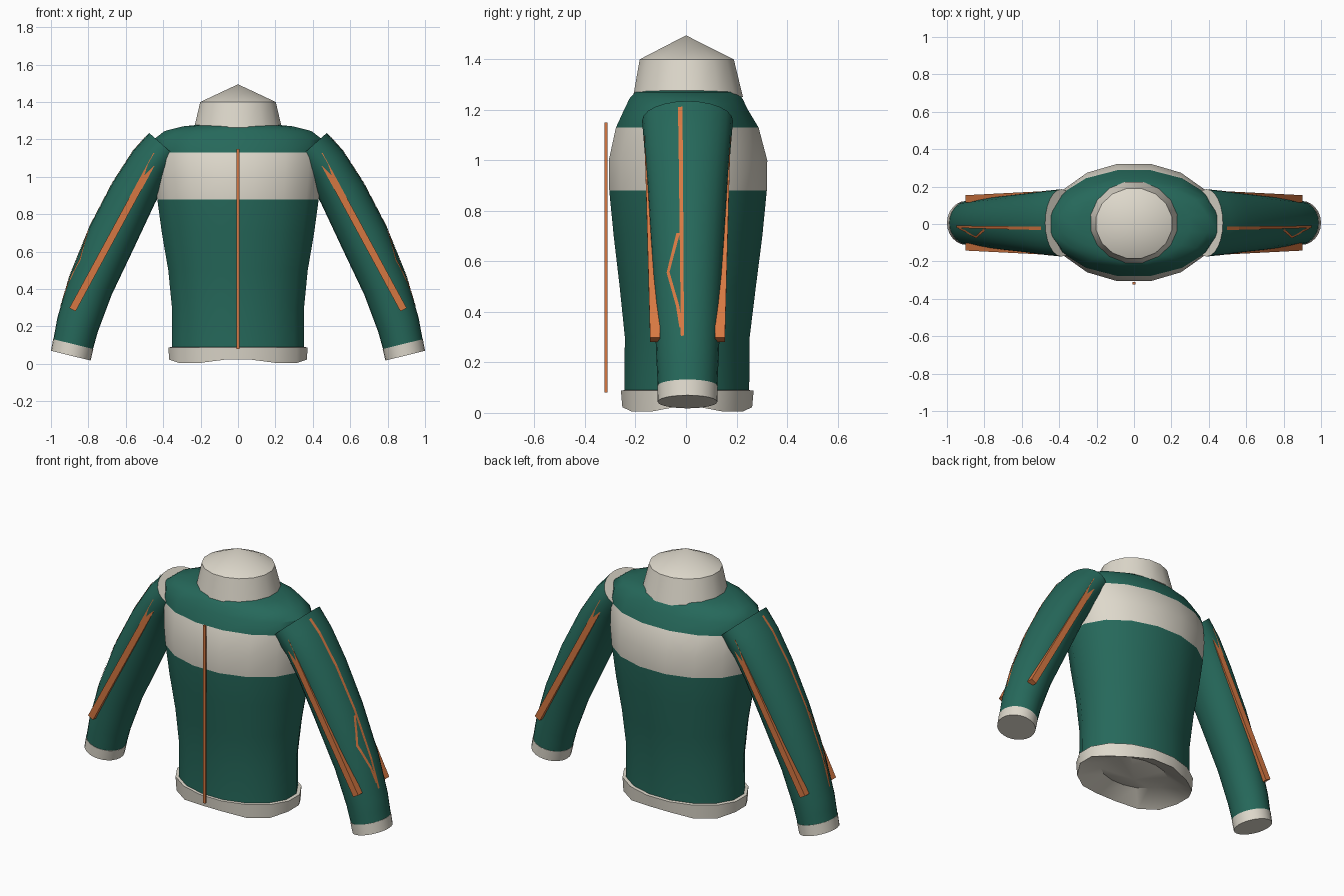
import bpy, bmesh, math
from mathutils import Vector

if "Cube" in bpy.data.objects:
    bpy.data.objects.remove(bpy.data.objects["Cube"])


def material(name, rgb):
    m = bpy.data.materials.new(name)
    m.use_nodes = True
    col = (*rgb, 1)
    m.diffuse_color = col
    m.node_tree.nodes["Principled BSDF"].inputs["Base Color"].default_value = col
    return m


green = material("dark green", (0.019, 0.14, 0.104))
cream = material("cream", (0.73, 0.69, 0.60))
orange = material("orange", (0.68, 0.19, 0.055))


def finish(name, bm, mats, smooth=True):
    bmesh.ops.recalc_face_normals(bm, faces=bm.faces)
    me = bpy.data.meshes.new(name)
    bm.to_mesh(me)
    bm.free()
    ob = bpy.data.objects.new(name, me)
    bpy.context.collection.objects.link(ob)
    for m in mats:
        me.materials.append(m)
    if smooth:
        bpy.ops.object.select_all(action='DESELECT')
        ob.select_set(True)
        bpy.context.view_layer.objects.active = ob
        bpy.ops.object.shade_smooth_by_angle(angle=math.radians(40))
    return ob


def loft(rings, colours, start_tip=None, end_tip=None, tip_colours=(0, 0)):
    """Skin closed rings; one colour index per band, fans to optional tips."""
    bm = bmesh.new()
    loops = [[bm.verts.new(p) for p in r] for r in rings]
    n = len(loops[0])
    for a, b, c in zip(loops, loops[1:], colours):
        for i in range(n):
            j = (i + 1) % n
            bm.faces.new((a[i], a[j], b[j], b[i])).material_index = c
    for tip, loop, c in ((start_tip, loops[0], tip_colours[0]),
                         (end_tip, loops[-1], tip_colours[1])):
        if tip:
            v = bm.verts.new(tip)
            for i in range(n):
                bm.faces.new((loop[i], loop[(i + 1) % n], v)).material_index = c
    return bm


SIDES = 16


def ellipse(z, rx, ry, cy=0.0, wave=0.0):
    out = []
    for i in range(SIDES):
        a = 2 * math.pi * (i + 0.5) / SIDES
        out.append((rx * math.cos(a), cy + ry * math.sin(a),
                    z - wave * abs(math.sin(2 * a))))
    return out


# Torso: wavy hem with a recessed underside, chest band, square shoulders
torso_rings = [
    ellipse(0.075, 0.22, 0.15),
    ellipse(0.035, 0.375, 0.262, 0.005, 0.033),
    ellipse(0.088, 0.38, 0.268, 0.005),
    ellipse(0.09, 0.36, 0.252, 0.003),
    ellipse(0.30, 0.36, 0.252, 0.005),
    ellipse(0.50, 0.38, 0.275, 0.007),
    ellipse(0.70, 0.415, 0.30, 0.008),
    ellipse(0.88, 0.44, 0.318, 0.008),
    ellipse(1.00, 0.452, 0.32, 0.008),
    ellipse(1.13, 0.462, 0.288, 0.005),
    ellipse(1.20, 0.46, 0.25),
    ellipse(1.245, 0.40, 0.228),
    ellipse(1.27, 0.30, 0.205),
    ellipse(1.28, 0.20, 0.17)]
bands = [1, 1, 1, 0, 0, 0, 0, 1, 1, 0, 0, 0, 0]
finish("torso", loft(torso_rings, bands, (0, 0, 0.03), (0, 0, 1.28), (1, 0)),
       [green, cream])

# Collar with a shallow pointed top
collar = loft([ellipse(1.25, 0.242, 0.222, 0.008), ellipse(1.40, 0.206, 0.19, 0.003)],
              [0], (0, 0, 1.25), (0, 0, 1.495))
finish("collar", collar, [cream])

# Sleeve sections: outer x, outer z, inner x, inner z, half depth
SECTIONS = [(0.475, 1.235, 0.30, 1.08, 0.18), (0.56, 1.14, 0.38, 0.98, 0.172),
            (0.67, 0.97, 0.445, 0.857, 0.16), (0.79, 0.74, 0.556, 0.62, 0.147),
            (0.90, 0.47, 0.675, 0.37, 0.132), (0.965, 0.25, 0.75, 0.17, 0.123),
            (0.987, 0.132, 0.775, 0.08, 0.118)]


def sleeve_point(side, t, a, grow=1.0):
    """Point on the sleeve: t runs along the sections, a goes round."""
    i = min(int(t), len(SECTIONS) - 2)
    f = t - i
    ox, oz, ix, iz, ry = [p + (q - p) * f for p, q in zip(SECTIONS[i], SECTIONS[i + 1])]
    k = grow * math.cos(a) / 2
    return Vector((side * ((ox + ix) / 2 + (ox - ix) * k),
                   0.006 + grow * ry * math.sin(a),
                   (oz + iz) / 2 + (oz - iz) * k))


def sleeve_ring(side, t, grow=1.0, shift=(0, 0)):
    move = Vector((side * shift[0], 0, shift[1]))
    return [sleeve_point(side, t, 2 * math.pi * i / 24, grow) + move for i in range(24)]


def centre(ring):
    return sum(ring, Vector()) / len(ring)


def ribbon(name, side, path, half):
    """Thin strip lying on the sleeve along (t, angle) points."""
    bm = bmesh.new()
    prev = None
    for t, a in path:
        cur = [bm.verts.new(sleeve_point(side, t, a + d, 1.025)) for d in (-half, half)]
        if prev:
            bm.faces.new((prev[0], prev[1], cur[1], cur[0]))
        prev = cur
    finish(name, bm, [orange], False)


def bar(name, start, end, w, d):
    """Straight rectangular bar between two points."""
    s, e = Vector(start), Vector(end)
    across = (e - s).cross(Vector((0, 1, 0))).normalized() * w
    deep = Vector((0, d, 0))
    rings = [[p + across * u + deep * v for u, v in ((-1, -1), (1, -1), (1, 1), (-1, 1))]
             for p in (s, e)]
    finish(name, loft(rings, [0], s, e), [orange], False)


LAST = len(SECTIONS) - 1
for side, label in ((1, "left"), (-1, "right")):
    # Sleeve tube, with a pale lining at the open shoulder end
    rings = [sleeve_ring(side, t / 2) for t in range(2 * LAST + 1)]
    finish(label + "_sleeve",
           loft(rings, [0] * (2 * LAST), centre(rings[0]), None, (1, 0)), [green, cream])

    # Cuff
    rings = [sleeve_ring(side, LAST, 1.015), sleeve_ring(side, LAST, 1.0, (0.013, -0.062))]
    finish(label + "_cuff", loft(rings, [0], centre(rings[0]), centre(rings[1])), [cream])

    # Straight piping on the front and back, curved piping down the outside
    for face, where in ((-1, "front"), (1, "back")):
        y = 0.006
        bar(label + "_" + where + "_piping", (side * 0.435, y + face * 0.151, 1.12),
            (side * 0.885, y + face * 0.128, 0.29), 0.019, 0.02)
    ribbon(label + "_outer_piping", side,
           [(t / 4, -0.16) for t in range(1, 20)], 0.05)
    ribbon(label + "_outer_piping_fork", side,
           [(3.1, -0.25), (3.4, -0.42), (3.65, -0.58), (3.8, -0.5), (4.2, -0.3), (4.6, -0.2)],
           0.05)

# Front closure strip
bar("front_closure", (0, -0.317, 0.08), (0, -0.317, 1.15), 0.009, 0.006)
